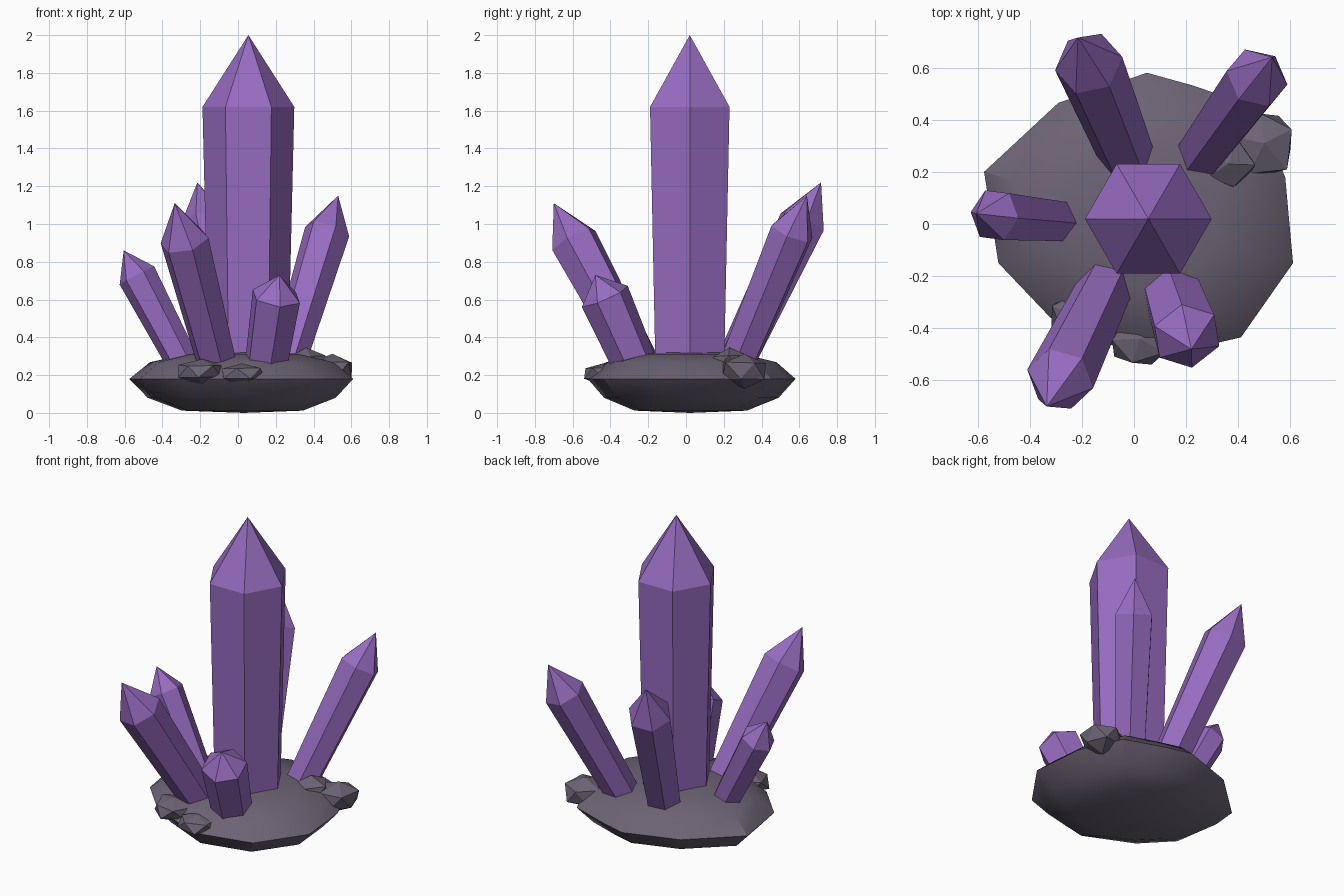
import bpy, bmesh, math, random
from mathutils import Vector, Matrix

if "Cube" in bpy.data.objects:
    bpy.data.objects.remove(bpy.data.objects["Cube"])

random.seed(4)


def material(name, rgb):
    m = bpy.data.materials.new(name)
    m.diffuse_color = (*rgb, 1)
    m.use_nodes = True
    m.node_tree.nodes["Principled BSDF"].inputs["Base Color"].default_value = m.diffuse_color
    return m


PURPLE = material("amethyst purple", (0.31, 0.15, 0.53))
STONE = material("dark stone", (0.15, 0.125, 0.175))


def finish(bm, name, mat, smooth_angle=None):
    bmesh.ops.recalc_face_normals(bm, faces=bm.faces[:])
    me = bpy.data.meshes.new(name)
    bm.to_mesh(me)
    bm.free()
    me.materials.append(mat)
    if smooth_angle:
        for p in me.polygons:
            p.use_smooth = True
        me.set_sharp_from_angle(angle=math.radians(smooth_angle))
    ob = bpy.data.objects.new(name, me)
    bpy.context.collection.objects.link(ob)
    return ob


def loft(bm, rings):
    for a, b in zip(rings, rings[1:]):
        n = len(a)
        for i in range(n):
            bm.faces.new((a[i], a[(i + 1) % n], b[(i + 1) % n], b[i]))


def fan(bm, ring, apex):
    for i in range(len(ring)):
        bm.faces.new((ring[i], ring[(i + 1) % len(ring)], apex))


def crystal(name, base, tip, r, cap, spin=0, taper=0.8, sink=0.13):
    """Six-sided tapered shaft with a pointed cap, tilted from base to tip."""
    base, tip = Vector(base), Vector(tip)
    d = (tip - base).normalized()
    base = base - d * sink
    rot = Vector((0, 0, 1)).rotation_difference(d)
    bm = bmesh.new()
    rings = []
    for centre, rad in ((base, r * taper), (tip - d * cap, r)):
        ring = []
        for i in range(6):
            a = math.radians(spin + 60 * i)
            ring.append(bm.verts.new(
                centre + rot @ Vector((math.cos(a) * rad, math.sin(a) * rad, 0))))
        rings.append(ring)
    loft(bm, rings)
    bm.faces.new(rings[0])
    fan(bm, rings[1], bm.verts.new(tip))
    finish(bm, name, PURPLE)


# crystals
crystal("main_crystal", (0.055, 0.02, 0.3), (0.055, 0.02, 2.0), 0.243, 0.38, 0, 0.86, 0.1)
crystal("back_left_crystal", (-0.04, 0.29, 0.33), (-0.215, 0.715, 1.22), 0.132, 0.235, 10)
crystal("back_right_crystal", (0.28, 0.30, 0.33), (0.53, 0.64, 1.15), 0.122, 0.215, -10)
crystal("left_crystal", (-0.315, 0.015, 0.31), (-0.605, 0.04, 0.86), 0.104, 0.15, -7)
crystal("front_left_crystal", (-0.13, -0.28, 0.33), (-0.335, -0.70, 1.11), 0.132, 0.23, -14)
crystal("front_right_crystal", (0.155, -0.29, 0.30), (0.22, -0.48, 0.73), 0.135, 0.125, -20, 0.85)

# rock base: lumpy outline lofted through several heights
outline = [(0.61, -0.15), (0.58, 0.18), (0.46, 0.45), (0.23, 0.53), (0.05, 0.58),
           (-0.29, 0.465), (-0.575, 0.20), (-0.52, -0.15), (-0.32, -0.36),
           (0.04, -0.52), (0.41, -0.435)]
c = Vector((0.03, 0.02))
bm = bmesh.new()
rings = []
for z, s in ((0.012, 0.54), (0.08, 0.84), (0.18, 1.0), (0.268, 0.82), (0.312, 0.5)):
    rings.append([bm.verts.new((*(c + (Vector(p) - c) * s), z)) for p in outline])
loft(bm, rings)
fan(bm, rings[0], bm.verts.new((*c, 0)))
fan(bm, rings[-1], bm.verts.new((*c, 0.335)))
finish(bm, "rock_base", STONE, 30)

# loose angular stones on the rim of the base
stones = [("back_right_stone", (0.50, 0.31, 0.22), (0.13, 0.14, 0.10), 25),
          ("inner_right_stone", (0.36, 0.23, 0.27), (0.11, 0.11, 0.07), 70),
          ("front_left_stone", (-0.19, -0.37, 0.22), (0.14, 0.13, 0.07), 10),
          ("front_stone", (0.02, -0.44, 0.21), (0.13, 0.11, 0.06), 40)]
for name, pos, size, turn in stones:
    bm = bmesh.new()
    bmesh.ops.create_icosphere(bm, subdivisions=1, radius=1)
    for v in bm.verts:
        v.co *= random.uniform(0.85, 1.12)
    bm.transform(Matrix.Translation(pos) @ Matrix.Diagonal((*size, 1))
                 @ Matrix.Rotation(math.radians(turn), 4, 'Z'))
    finish(bm, name, STONE)
